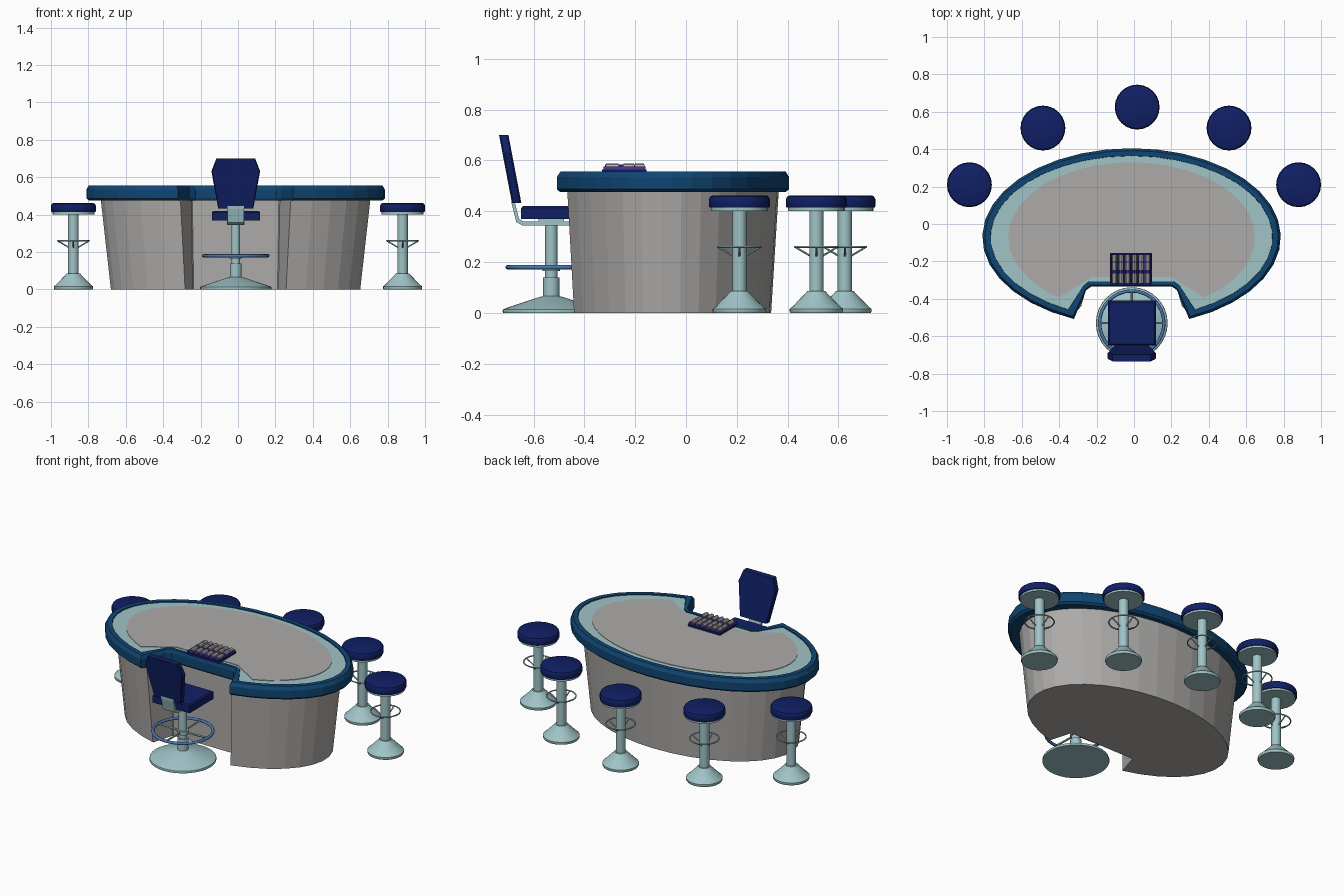
import bpy, bmesh, math
from mathutils import Vector

if "Cube" in bpy.data.objects:
    bpy.data.objects.remove(bpy.data.objects["Cube"])


def material(name, rgb):
    m = bpy.data.materials.new(name)
    m.diffuse_color = (*rgb, 1)
    m.use_nodes = True
    m.node_tree.nodes["Principled BSDF"].inputs["Base Color"].default_value = m.diffuse_color
    return m


GREY = material("warm grey", (0.42, 0.41, 0.40))
TEAL = material("pale teal", (0.35, 0.55, 0.57))
RIM = material("deep blue", (0.005, 0.06, 0.17))
NAVY = material("navy", (0.005, 0.014, 0.13))
STEEL = material("steel blue", (0.07, 0.19, 0.42))
PURPLE = material("violet", (0.07, 0.04, 0.33))
CHIP = material("chip grey", (0.45, 0.43, 0.42))


def loft(name, loops, mat, smooth=False):
    """Skin a stack of equal-length loops and cap both ends."""
    bm = bmesh.new()
    rings = [[bm.verts.new(p) for p in loop] for loop in loops]
    n = len(rings[0])
    for a, b in zip(rings, rings[1:]):
        for i in range(n):
            j = (i + 1) % n
            bm.faces.new((a[i], a[j], b[j], b[i]))
    bm.faces.new(rings[0][::-1])
    bm.faces.new(rings[-1])
    bmesh.ops.recalc_face_normals(bm, faces=bm.faces)
    me = bpy.data.meshes.new(name)
    bm.to_mesh(me)
    bm.free()
    me.materials.append(mat)
    ob = bpy.data.objects.new(name, me)
    bpy.context.collection.objects.link(ob)
    if smooth:
        bpy.ops.object.select_all(action='DESELECT')
        ob.select_set(True)
        bpy.context.view_layer.objects.active = ob
        bpy.ops.object.shade_smooth_by_angle(angle=math.radians(35))
    return ob


def lathe(name, profile, x, y, mat, n=24):
    loops = [[(x + r * math.cos(2 * math.pi * i / n), y + r * math.sin(2 * math.pi * i / n), z)
              for i in range(n)] for r, z in profile]
    return loft(name, loops, mat, True)


def rod(name, p, q, r, mat, n=8):
    p, q = Vector(p), Vector(q)
    d = (q - p).normalized()
    u = d.orthogonal().normalized()
    v = d.cross(u)
    loops = [[c + r * (u * math.cos(2 * math.pi * i / n) + v * math.sin(2 * math.pi * i / n))
              for i in range(n)] for c in (p, q)]
    return loft(name, loops, mat, True)


def ring(name, x, y, z, major, minor, mat):
    bpy.ops.mesh.primitive_torus_add(location=(x, y, z), major_radius=major, minor_radius=minor,
                                     major_segments=32, minor_segments=8)
    ob = bpy.context.object
    ob.name = name
    ob.data.materials.append(mat)
    bpy.ops.object.shade_smooth_by_angle(angle=math.radians(60))


def box(name, x0, x1, y0, y1, z0, z1, mat, bevel=0.0):
    rect = lambda z, k: [(x0 + k, y0 + k, z), (x1 - k, y0 + k, z), (x1 - k, y1 - k, z), (x0 + k, y1 - k, z)]
    loops = [rect(z0, 0), rect(z1 - bevel, 0)] + ([rect(z1, bevel)] if bevel else [])
    if not bevel:
        loops = [rect(z0, 0), rect(z1, 0)]
    return loft(name, loops, mat)


CX, CY = -0.013, -0.07


def outline(a, b, z, xc, xi, yi, ch=0.02, n=32):
    """Oval with a dealer's notch cut in the front (-y) side."""
    t = math.asin(xc / a)
    t0, t1 = -math.pi / 2 + t, 1.5 * math.pi - t
    pts = [(CX + a * math.cos(t0 + (t1 - t0) * i / n), CY + b * math.sin(t0 + (t1 - t0) * i / n), z)
           for i in range(n + 1)]
    notch = [(-xi - ch * 0.4, yi - ch), (-xi + ch, yi), (xi - ch, yi), (xi + ch * 0.4, yi - ch)]
    return pts + [(CX + x, y, z) for x, y in notch]


# Table: tapered base, rim, inlay and playing field
loft("table_base", [outline(0.668, 0.405, 0, 0.27, 0.228, -0.30, 0.004, 30),
                    outline(0.722, 0.435, 0.48, 0.295, 0.235, -0.30, 0.004, 30)], GREY)
loft("table_rim", [outline(0.785, 0.462, 0.475, 0.31, 0.237, -0.327),
                   outline(0.798, 0.475, 0.487, 0.308, 0.235, -0.334),
                   outline(0.798, 0.475, 0.535, 0.308, 0.235, -0.334),
                   outline(0.785, 0.462, 0.557, 0.314, 0.238, -0.327),
                   outline(0.755, 0.435, 0.557, 0.338, 0.247, -0.308),
                   outline(0.754, 0.434, 0.548, 0.339, 0.247, -0.307)], RIM)
loft("table_inlay", [outline(0.754, 0.434, 0.547, 0.339, 0.247, -0.307),
                     outline(0.754, 0.434, 0.551, 0.339, 0.247, -0.307)], TEAL)
loft("playing_field", [outline(0.66, 0.40, 0.549, 0.39, 0.235, -0.283),
                       outline(0.66, 0.40, 0.554, 0.39, 0.235, -0.283)], GREY)

# Chip tray with dividers and rows of chips
box("chip_tray", -0.128, 0.096, -0.33, -0.155, 0.552, 0.565, NAVY)
for k in range(6):
    x = -0.105 + k * 0.0356
    for s, (y0, y1) in enumerate([(-0.315, -0.265), (-0.245, -0.205), (-0.2, -0.165)]):
        rod(f"chip_stack_{k}_{s}", (x, y0, 0.574), (x, y1, 0.574), 0.0135, CHIP, 10)
    rod(f"chip_core_{k}", (x, -0.318, 0.572), (x, -0.163, 0.572), 0.012, PURPLE, 10)
for k in range(7):
    x = -0.123 + k * 0.0356
    box(f"tray_divider_{k}", x - 0.003, x + 0.003, -0.325, -0.16, 0.562, 0.576, PURPLE)

# Player stools
for k, (x, y) in enumerate([(-0.88, 0.21), (-0.487, 0.513), (0.017, 0.625), (0.508, 0.513), (0.88, 0.21)]):
    lathe(f"stool_base_{k}", [(0.102, 0), (0.105, 0.006), (0.105, 0.016), (0.095, 0.024),
                              (0.042, 0.078), (0.036, 0.086), (0.028, 0.086), (0.028, 0.402)], x, y, TEAL)
    lathe(f"stool_plate_{k}", [(0.112, 0.402), (0.112, 0.416)], x, y, TEAL)
    lathe(f"stool_seat_{k}", [(0.117, 0.414), (0.12, 0.419), (0.12, 0.448), (0.115, 0.458),
                              (0.104, 0.463)], x, y, NAVY)
    ring(f"stool_foot_ring_{k}", x, y, 0.26, 0.084, 0.004, TEAL)
    for j in range(4):
        c, s = math.cos(j * math.pi / 2), math.sin(j * math.pi / 2)
        rod(f"stool_strut_{k}_{j}", (x + 0.02 * c, y + 0.02 * s, 0.222),
            (x + 0.084 * c, y + 0.084 * s, 0.26), 0.004, TEAL, 6)

# Dealer chair: pedestal and foot ring
DX, DY = -0.012, -0.53
lathe("chair_base", [(0.19, 0), (0.192, 0.006), (0.19, 0.014), (0.175, 0.02), (0.05, 0.062), (0.032, 0.066),
                     (0.032, 0.14), (0.024, 0.14), (0.024, 0.36)], DX, DY, TEAL, 32)
ring("chair_foot_ring", DX, DY, 0.18, 0.172, 0.009, STEEL)
lathe("chair_hub", [(0.034, 0.165), (0.034, 0.188)], DX, DY, TEAL)
for j in range(4):
    c, s = math.cos(j * math.pi / 2), math.sin(j * math.pi / 2)
    rod(f"chair_spoke_{j}", (DX + 0.02 * c, DY + 0.02 * s, 0.176),
        (DX + 0.172 * c, DY + 0.172 * s, 0.18), 0.006, TEAL, 6)

# Chair seat, bent bracket and reclined back
box("chair_seat", -0.14, 0.118, -0.65, -0.41, 0.37, 0.42, NAVY, 0.008)
bracket = [(-0.46, 0.345), (-0.645, 0.345), (-0.668, 0.358), (-0.686, 0.43), (-0.69, 0.47),
           (-0.675, 0.47), (-0.672, 0.43), (-0.657, 0.37), (-0.64, 0.36), (-0.46, 0.36)]
loft("chair_bracket", [[(x, y, z) for y, z in bracket] for x in (-0.055, 0.031)], TEAL)
box("chair_seat_mount", -0.06, 0.036, -0.58, -0.48, 0.345, 0.372, TEAL)
shape = [(0.094, 0.433), (0.13, 0.632), (0.104, 0.70)]
half = [(w, z) for w, z in shape] + [(-w, z) for w, z in reversed(shape)]
lean = lambda z: -0.685 - (z - 0.433) * 0.19
loft("chair_back", [[(DX + w * k, lean(z) + d, z) for w, z in half]
                    for k, d in ((0.96, 0), (1, 0.006), (1, 0.031), (0.96, 0.037))], NAVY)
